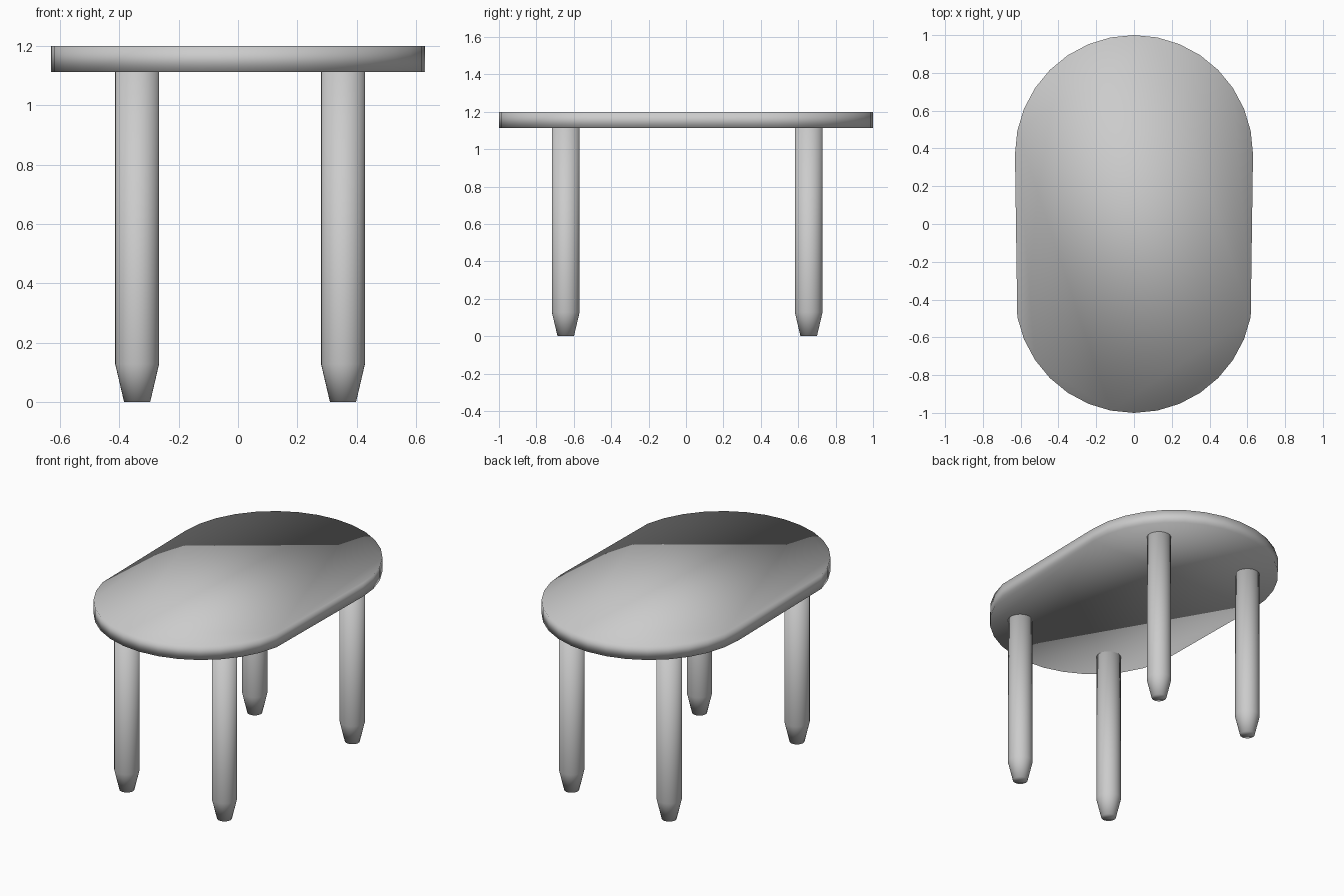
import bpy, bmesh, math

if "Cube" in bpy.data.objects:
    bpy.data.objects.remove(bpy.data.objects["Cube"])


def loft(name, rings):
    """Closed solid skinned through matching rings of points."""
    bm = bmesh.new()
    loops = [[bm.verts.new(p) for p in ring] for ring in rings]
    n = len(loops[0])
    for a, b in zip(loops, loops[1:]):
        for i in range(n):
            j = (i + 1) % n
            bm.faces.new((a[i], a[j], b[j], b[i]))
    bm.faces.new(loops[0][::-1])
    bm.faces.new(loops[-1])
    for f in bm.faces:
        f.smooth = True
    mesh = bpy.data.meshes.new(name)
    bm.to_mesh(mesh)
    bm.free()
    obj = bpy.data.objects.new(name, mesh)
    bpy.context.collection.objects.link(obj)
    return obj


SIDES = 32
TOP_Z, UNDER_Z = 1.2, 1.112

# Tabletop: a 32-sided disc split in two and stretched along y
RADIUS, SHIFT = 0.63, 0.37
outline = []
for i in range(SIDES):
    a = math.tau * i / SIDES
    end = SHIFT if i <= SIDES // 2 else -SHIFT
    outline.append((RADIUS * math.cos(a), RADIUS * math.sin(a) + end))
loft("tabletop", [[(x, y, z) for x, y in outline] for z in (UNDER_Z, TOP_Z)])

# Legs: straight round posts with tapered feet
LEG_PROFILE = [(0.044, 0.0), (0.074, 0.128), (0.074, UNDER_Z)]
for depth, y in (("front", -0.643), ("back", 0.656)):
    for side, x in (("left", -0.34), ("right", 0.354)):
        rings = [[(x + r * math.cos(math.tau * i / SIDES),
                   y + r * math.sin(math.tau * i / SIDES), z)
                  for i in range(SIDES)] for r, z in LEG_PROFILE]
        loft(f"{depth}_{side}_leg", rings)
